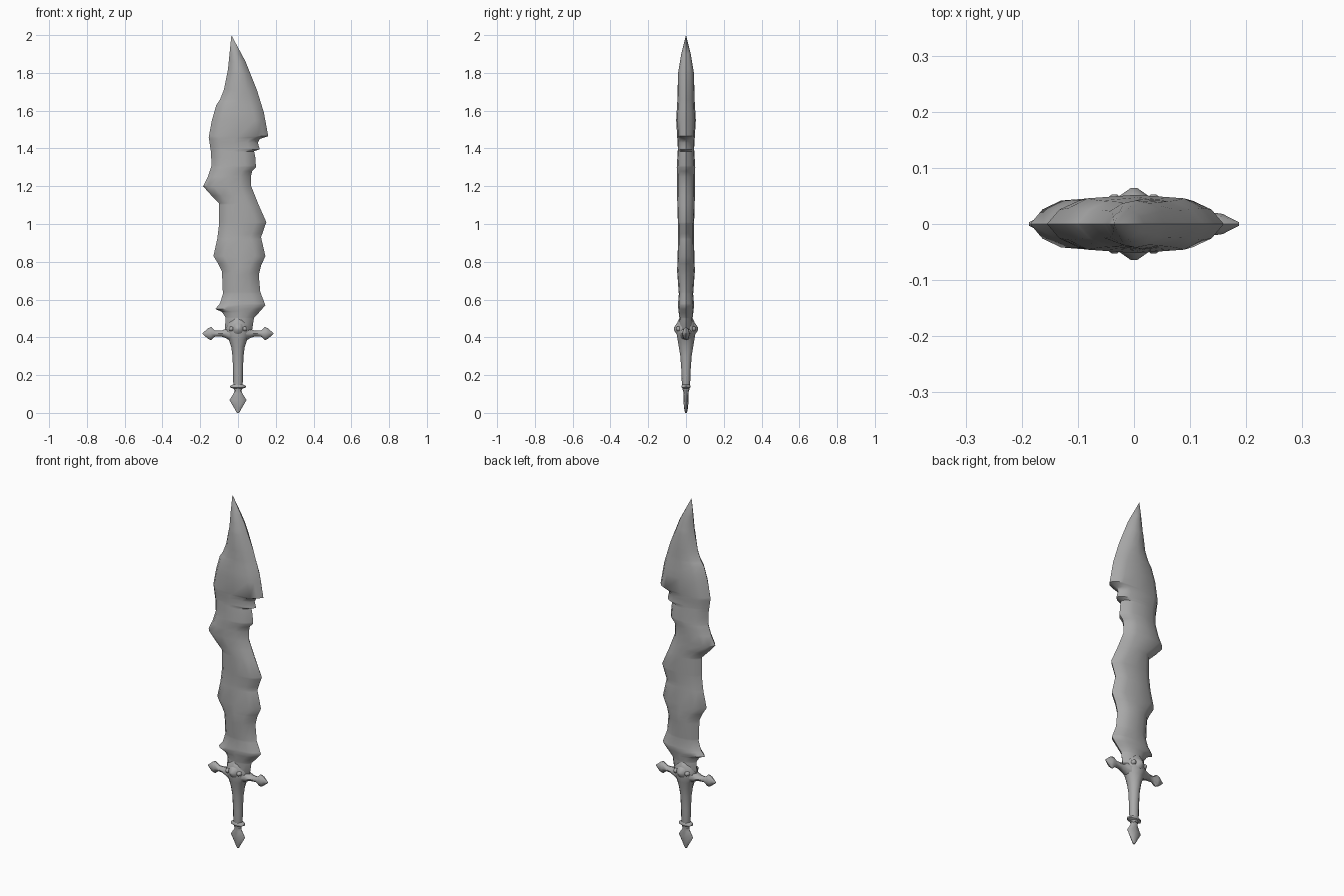
import bpy, bmesh, math
from mathutils import Matrix

cube = bpy.data.objects.get("Cube")
if cube:
    bpy.data.objects.remove(cube, do_unlink=True)

steel = bpy.data.materials.new("grey_steel")
steel.use_nodes = True
GREY = (0.4, 0.4, 0.4, 1)
steel.diffuse_color = GREY
steel.node_tree.nodes["Principled BSDF"].inputs["Base Color"].default_value = GREY


def finish(name, bm, angle=40):
    bmesh.ops.recalc_face_normals(bm, faces=bm.faces)
    mesh = bpy.data.meshes.new(name)
    bm.to_mesh(mesh)
    bm.free()
    mesh.materials.append(steel)
    ob = bpy.data.objects.new(name, mesh)
    bpy.context.collection.objects.link(ob)
    bpy.ops.object.select_all(action='DESELECT')
    bpy.context.view_layer.objects.active = ob
    ob.select_set(True)
    bpy.ops.object.shade_smooth_by_angle(angle=math.radians(angle))
    return ob


def loft(name, rings, angle=40, matrix=None):
    """Skin a stack of closed rings and cap both ends."""
    bm = bmesh.new()
    loops = [[bm.verts.new(p) for p in ring] for ring in rings]
    n = len(loops[0])
    for a, b in zip(loops, loops[1:]):
        for i in range(n):
            j = (i + 1) % n
            bm.faces.new((a[i], a[j], b[j], b[i]))
    bm.faces.new(loops[0])
    bm.faces.new(loops[-1])
    if matrix:
        bm.transform(matrix)
    bmesh.ops.remove_doubles(bm, verts=bm.verts, dist=0.0003)
    return finish(name, bm, angle)


def ellipse(rx, ry, z, sides, cx=0):
    return [(cx + rx * math.cos(math.tau * i / sides),
             ry * math.sin(math.tau * i / sides), z) for i in range(sides)]


def lerp_at(profile, z):
    for (z0, x0), (z1, x1) in zip(profile, profile[1:]):
        if z <= z1:
            return x0 + (x1 - x0) * (z - z0) / (z1 - z0)
    return profile[-1][1]


# Blade: jagged edge outlines as (height, x)
left_edge = [(.42, -.06), (.44, -.07), (.505, -.065), (.535, -.085), (.55, -.12),
             (.58, -.095), (.63, -.08), (.75, -.085), (.79, -.105), (.83, -.13),
             (.92, -.11), (1.0, -.1), (1.11, -.1), (1.15, -.14), (1.2, -.185),
             (1.25, -.16), (1.31, -.14), (1.38, -.143), (1.46, -.155), (1.55, -.138),
             (1.63, -.115), (1.66, -.095), (1.71, -.075), (1.82, -.053), (2, -.035)]
right_edge = [(.42, .06), (.44, .075), (.505, .085), (.53, .11), (.57, .145),
              (.64, .118), (.73, .11), (.78, .122), (.83, .145), (.93, .122),
              (1.01, .15), (1.1, .11), (1.2, .07), (1.25, .068), (1.28, .075),
              (1.3, .095), (1.35, .092), (1.385, .085), (1.395, .115), (1.43, .105),
              (1.45, .115), (1.465, .16), (1.59, .137), (1.71, .1), (1.86, .04), (2, -.035)]
thickness = [(.42, .04), (.5, .035), (.57, .043), (.63, .038), (.75, .047), (.95, .041),
             (1.1, .046), (1.3, .049), (1.4, .043), (1.55, .052), (1.65, .046),
             (1.8, .042), (1.9, .025), (2, 0)]


def blade_ring(z):
    l, r, t = (lerp_at(p, z) for p in (left_edge, right_edge, thickness))
    bevel = min(.055, (r - l) * .3)
    mid = (l + r) / 2
    top = [(l + bevel * .4, t * .55), (l + bevel, t * .88), (mid, t),
           (r - bevel, t * .88), (r - bevel * .4, t * .55)]
    return ([(l, 0, z)] + [(x, -y, z) for x, y in top] + [(r, 0, z)]
            + [(x, y, z) for x, y in reversed(top)])


heights = sorted({z for p in (left_edge, right_edge, thickness) for z, _ in p})
loft("blade", [blade_ring(z) for z in heights], 50)

# Grip flaring up into the guard collar: height, x radius, y radius
grip = [(.12, .02, .018), (.15, .025, .022), (.22, .026, .024), (.3, .029, .03),
        (.35, .036, .038), (.39, .05, .045), (.42, .066, .05), (.45, .066, .05),
        (.48, .05, .045), (.51, .02, .03)]
loft("grip", [ellipse(rx, ry, z, 12) for z, rx, ry in grip], 60)

# Pommel ring and flattened diamond pommel
ring = [(.127, .02, .016), (.135, .042, .025), (.142, .042, .025), (.152, .024, .02)]
loft("pommel_ring", [ellipse(rx, ry, z, 10) for z, rx, ry in ring])
pommel = [(0, .006, .005), (.025, .02, .01), (.068, .045, .014), (.1, .025, .013),
          (.118, .018, .015), (.13, .024, .016)]
loft("pommel", [ellipse(rx, ry, z, 8) for z, rx, ry in pommel])

# Guard arms with pointed diamond ends: reach, half height, half depth
arm = [(.03, .045, .04), (.065, .024, .03), (.09, .015, .022), (.122, .016, .016),
       (.143, .035, .02), (.158, .028, .018), (.187, .003, .003)]
for side, name in ((1, "left_guard_arm"), (-1, "right_guard_arm")):
    turn = Matrix.Translation((0, 0, .42)) @ Matrix.Rotation(side * math.pi / 2, 4, 'Y')
    loft(name, [ellipse(h, d, reach, 8) for reach, h, d in arm], 45, turn)

# Raised boss and small studs on both faces of the collar
for side, face in ((-1, "front"), (1, "back")):
    turn = Matrix.Translation((0, 0, .445)) @ Matrix.Rotation(-side * math.pi / 2, 4, 'X')
    boss = [(.025, .04, .05), (.05, .026, .028), (.064, .006, .006)]
    loft(face + "_boss", [ellipse(rx, ry, d, 8) for d, rx, ry in boss], 50, turn)
    for x in (-.035, .035):
        stud = [(.035, .014, .014), (.047, .012, .012), (.053, .004, .004)]
        loft(face + "_stud", [ellipse(rx, ry, d, 8, x) for d, rx, ry in stud], 50, turn)
